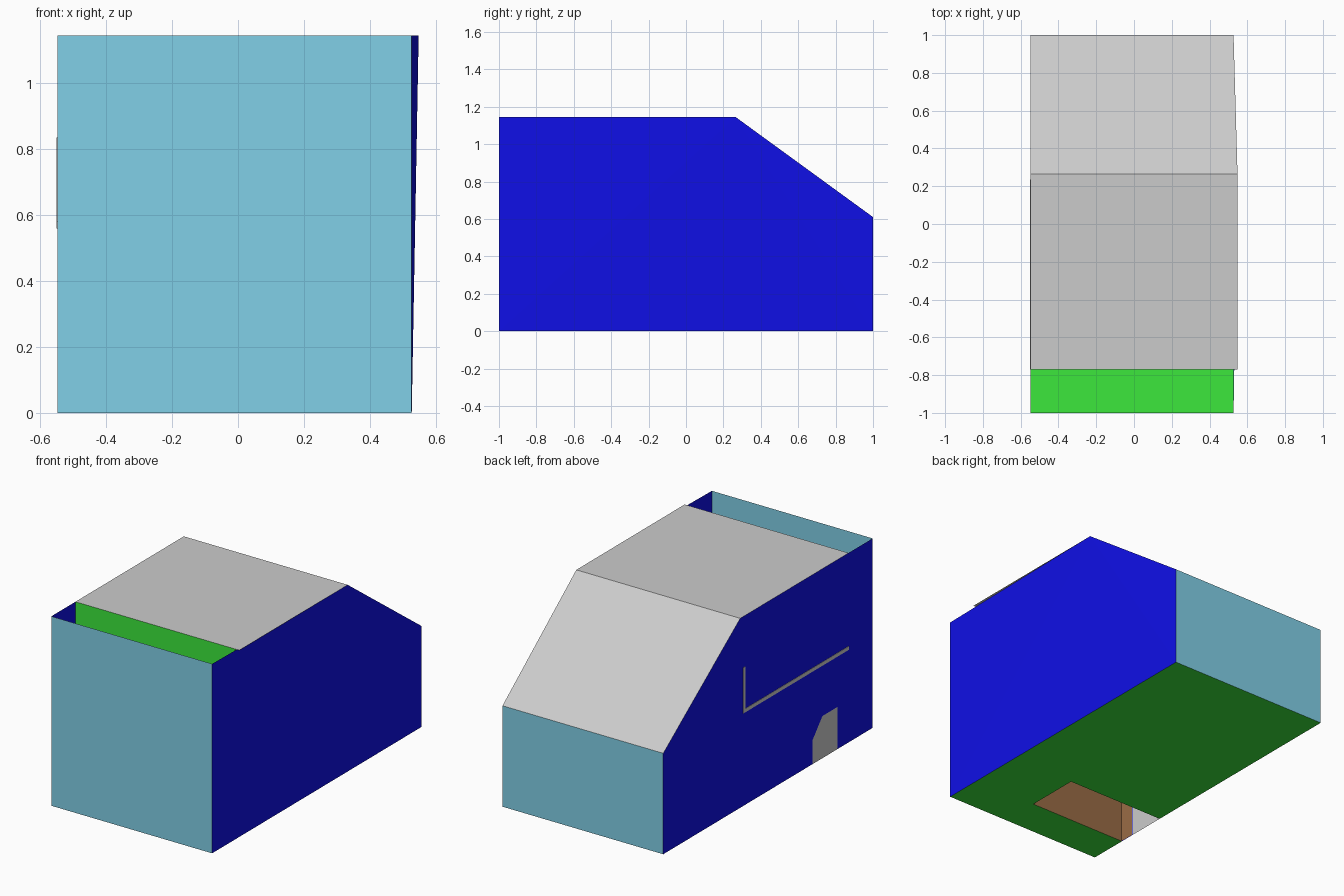
import bpy

if "Cube" in bpy.data.objects:
    bpy.data.objects.remove(bpy.data.objects["Cube"])

L, R, RR = -0.548, 0.527, 0.548     # left wall, right wall, right edge of roof
TOP, EAVE, RIDGE, GAP = 1.145, 0.61, 0.265, -0.77


def mat(name, rgb):
    m = bpy.data.materials.new(name)
    m.diffuse_color = (*rgb, 1)
    m.use_nodes = True
    m.node_tree.nodes["Principled BSDF"].inputs["Base Color"].default_value = m.diffuse_color
    return m


BLUE = mat("blue", (0.005, 0.005, 0.8))
TEAL = mat("teal", (0.22, 0.63, 0.8))
GREEN = mat("green", (0.045, 0.8, 0.045))
BROWN = mat("brown", (0.32, 0.15, 0.06))


def sheet(name, faces, material=None):
    """Thin surface made of one or more polygons."""
    verts, polys = [], []
    for f in faces:
        polys.append(range(len(verts), len(verts) + len(f)))
        verts += f
    me = bpy.data.meshes.new(name)
    me.from_pydata(verts, [], [list(p) for p in polys])
    ob = bpy.data.objects.new(name, me)
    bpy.context.collection.objects.link(ob)
    if material:
        me.materials.append(material)
    return ob


def wall_x(x, pts):
    return [(x, y, z) for y, z in pts]


def wall_y(y, x0, x1, z0, z1):
    return [(x0, y, z0), (x1, y, z0), (x1, y, z1), (x0, y, z1)]


def box(name, lo, hi, material=None):
    bpy.ops.mesh.primitive_cube_add(size=1, location=[(a + b) / 2 for a, b in zip(lo, hi)])
    ob = bpy.context.object
    ob.name = name
    ob.scale = [b - a for a, b in zip(lo, hi)]
    if material:
        ob.data.materials.append(material)


# end walls
sheet("front_wall", [wall_y(-1, L, R, 0, TOP)], TEAL)
sheet("back_wall", [wall_y(1, R, L, 0, EAVE)], TEAL)

# right wall, leaning out to the roof at the ridge corner
ridge = (RR, RIDGE, TOP)
sheet("right_wall", [
    [(R, -1, 0), (R, 1, 0), ridge],
    [(R, 1, 0), (R, 1, EAVE), ridge],
    [(R, -1, 0), ridge, (R, -1, TOP)]], BLUE)

# left wall with a notch for the small doorway
door = [(-0.665, 0), (-0.665, 0.255), (-0.52, 0.255), (-0.426, 0.145), (-0.426, 0)]
sheet("left_wall", [wall_x(L, [(1, 0), (1, EAVE), (RIDGE, TOP), (-1, TOP), (-1, 0)] + door)], BLUE)
sheet("door_panel", [wall_x(L, door[::-1])])

# roof: flat part and slope
sheet("roof", [
    [(L, GAP, TOP), (RR, GAP, TOP), (RR, RIDGE, TOP), (L, RIDGE, TOP)],
    [(L, RIDGE, TOP), (RR, RIDGE, TOP), (R, 1, EAVE), (L, 1, EAVE)]])

# floor with the pit opening at the left edge
X1, Y0, Y1 = 0.11, -0.76, -0.426
sheet("floor", [[(x, y, 0) for x, y in (
    (L, -1), (R, -1), (R, 1), (L, 1), (L, Y1), (X1, Y1), (X1, Y0), (L, Y0))]], GREEN)

# inner partition behind the front gap
sheet("partition", [wall_y(GAP, L, R, 0, TOP)], GREEN)

# brown lining of the small tunnel behind the door
H = 0.26
sheet("tunnel_lining", [
    wall_y(Y0, L, X1, 0, H),
    wall_y(Y1, X1, L, 0, H),
    wall_x(X1, [(Y0, 0), (Y1, 0), (Y1, H), (Y0, H)]),
    wall_x(L + 0.004, [(Y0, 0), (-0.665, 0), (-0.665, H), (Y0, H)]),
    [(L, Y0, H), (X1, Y0, H), (X1, Y1, H), (L, Y1, H)]], BROWN)

# upper floor and its end wall, edges showing through the left wall
box("upper_floor", (L - 0.002, GAP, 0.56), (R - 0.01, 0.236, 0.582))
box("upper_end_wall", (L - 0.002, 0.216, 0.582), (R - 0.01, 0.236, 0.836))
